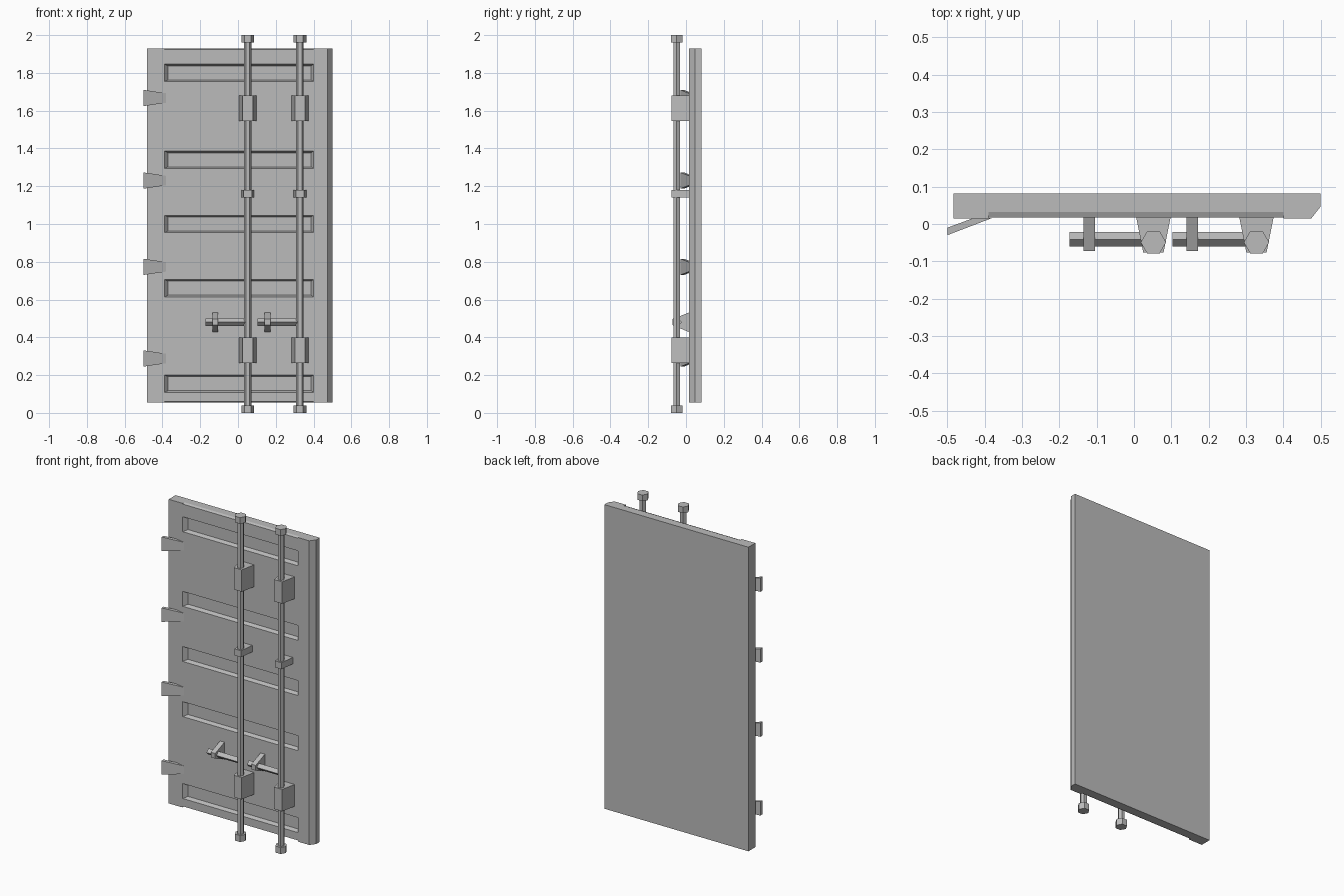
import bpy, bmesh, math

cube = bpy.data.objects.get("Cube")
if cube:
    bpy.data.objects.remove(cube, do_unlink=True)

steel = bpy.data.materials.new("grey steel")
steel.use_nodes = True
GREY = (0.5, 0.5, 0.5, 1)
steel.diffuse_color = GREY
steel.node_tree.nodes["Principled BSDF"].inputs["Base Color"].default_value = GREY


def prism(name, outline, axis, start, end):
    """Extrude a 2D outline along an axis: x uses (y, z), z uses (x, y)."""
    bm = bmesh.new()

    def place(p, t):
        return (t, p[0], p[1]) if axis == "x" else (p[0], p[1], t)

    first = [bm.verts.new(place(p, start)) for p in outline]
    last = [bm.verts.new(place(p, end)) for p in outline]
    bm.faces.new(first)
    bm.faces.new(last[::-1])
    n = len(outline)
    for i in range(n):
        j = (i + 1) % n
        bm.faces.new((first[i], last[i], last[j], first[j]))
    bmesh.ops.recalc_face_normals(bm, faces=bm.faces)
    mesh = bpy.data.meshes.new(name)
    bm.to_mesh(mesh)
    bm.free()
    mesh.materials.append(steel)
    obj = bpy.data.objects.new(name, mesh)
    bpy.context.collection.objects.link(obj)
    return obj


def ring(cx, cy, radius, sides):
    step = math.tau / sides
    return [(cx + radius * math.cos(i * step), cy + radius * math.sin(i * step))
            for i in range(sides)]


BOTTOM, TOP = 0.055, 1.93
FRONT, BACK = 0.015, 0.082
LEFT, RIGHT = -0.39, 0.4
FACE, FLOOR = FRONT + 0.003, 0.042

# Side stiles, the closing one with a chamfered edge
prism("hinge_stile", [(-0.483, FRONT), (LEFT, FRONT), (LEFT, BACK), (-0.483, BACK)],
      "z", BOTTOM, TOP)
prism("closing_stile", [(RIGHT, FRONT), (0.475, FRONT), (0.5, 0.047), (0.5, BACK), (RIGHT, BACK)],
      "z", BOTTOM, TOP)

# Door sheet with pressed horizontal grooves
grooves = [0.155, 0.66, 1.0, 1.34, 1.8]
HALF, SLOPE = 0.046, 0.009
profile = [(BACK, BOTTOM), (0.032, BOTTOM), (FACE, BOTTOM + 0.006)]
for z in grooves:
    profile += [(FACE, z - HALF), (FLOOR, z - HALF + SLOPE),
                (FLOOR, z + HALF - SLOPE), (FACE, z + HALF)]
profile += [(FACE, TOP - 0.006), (0.032, TOP), (BACK, TOP)]
prism("door_sheet", profile, "x", LEFT, RIGHT)

# Sloped ends of the grooves
for z in grooves:
    for x, run in ((LEFT, 0.02), (RIGHT, -0.013)):
        prism("groove_end", [(x, FACE), (x + run, FLOOR), (x, FLOOR)],
              "z", z - HALF, z + HALF)

# Hinge blades, flaring toward the outer tip
for z in (1.667, 1.23, 0.773, 0.288):
    hinge = prism("hinge_blade", [(-0.5, -0.03), (-0.38, 0.016), (-0.43, 0.016), (-0.5, -0.01)],
                  "z", -1, 1)
    for v in hinge.data.vertices:
        v.co.z = z + v.co.z * (0.043 - 0.15 * (v.co.x + 0.5))

# Locking rods with end caps, guides, collars and handles
ROD_Y = -0.049
for x in (0.052, 0.328):
    prism("lock_rod", ring(x, ROD_Y, 0.02, 6), "z", 0.01, 1.99)
    for a, b in ((0, 0.04), (1.962, 2)):
        prism("rod_end_cap", ring(x, ROD_Y, 0.034, 6), "z", a, b)
    for name, a, b, wide, narrow in (("rod_guide", 0.265, 0.4, 0.046, 0.027),
                                     ("rod_guide", 1.545, 1.68, 0.046, 0.027),
                                     ("rod_collar", 1.14, 1.18, 0.034, 0.022)):
        prism(name, [(x - wide, FACE), (x - narrow, -0.077),
                     (x + narrow, -0.077), (x + wide, FACE)], "z", a, b)
    prism("handle_bar", ring(-0.041, 0.48, 0.019, 4), "x", x - 0.225, x)
    prism("handle_bracket", [(FACE, 0.427), (-0.072, 0.465), (-0.072, 0.497), (FACE, 0.532)],
          "x", x - 0.187, x - 0.157)
